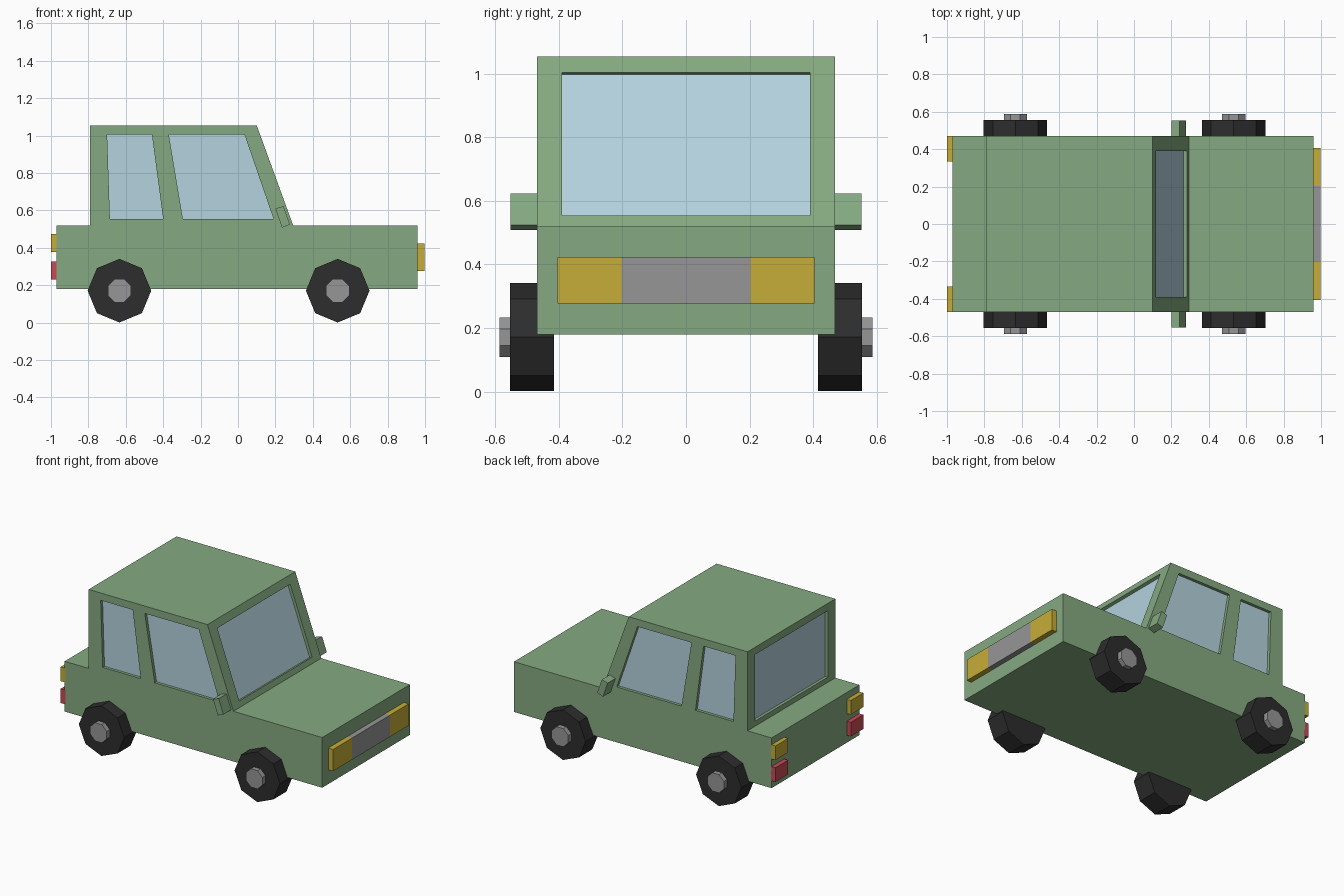
import bpy, bmesh
from math import cos, sin, pi
from mathutils import Vector

cube = bpy.data.objects.get("Cube")
if cube:
    bpy.data.objects.remove(cube, do_unlink=True)


def material(name, rgb):
    m = bpy.data.materials.new(name)
    m.use_nodes = True
    m.diffuse_color = (*rgb, 1)
    m.node_tree.nodes["Principled BSDF"].inputs["Base Color"].default_value = (*rgb, 1)
    return m


GREEN = material("body green", (0.235, 0.402, 0.22))
GLASS = material("pale blue glass", (0.46, 0.65, 0.73))
YELLOW = material("lamp yellow", (0.57, 0.42, 0.04))
RED = material("lamp red", (0.57, 0.07, 0.09))
GREY = material("metal grey", (0.305, 0.305, 0.305))
BLACK = material("tyre black", (0.026, 0.026, 0.026))


def prism(name, ring, offset, mats, end_slot=0):
    """Closed solid: a flat ring swept along an offset; the far cap gets end_slot."""
    bm = bmesh.new()
    near = [bm.verts.new(p) for p in ring]
    far = [bm.verts.new(Vector(p) + Vector(offset)) for p in ring]
    bm.faces.new(near)
    bm.faces.new(far).material_index = end_slot
    n = len(ring)
    for i in range(n):
        j = (i + 1) % n
        bm.faces.new((near[i], near[j], far[j], far[i]))
    bmesh.ops.recalc_face_normals(bm, faces=bm.faces)
    mesh = bpy.data.meshes.new(name)
    bm.to_mesh(mesh)
    bm.free()
    for m in mats:
        mesh.materials.append(m)
    ob = bpy.data.objects.new(name, mesh)
    bpy.context.collection.objects.link(ob)
    return ob


def side_prism(name, profile, y0, y1, mats):
    return prism(name, [(x, y0, z) for x, z in profile], (0, y1 - y0, 0), mats)


def block(name, x0, x1, y0, y1, z0, z1, mat):
    return side_prism(name, [(x0, z0), (x1, z0), (x1, z1), (x0, z1)], y0, y1, [mat])


# Body shell from its side profile
HALF = 0.47
SILL, ROOF = (0.10, 1.055), (0.295, 0.52)
shell = [(-0.97, 0.18), (0.96, 0.18), (0.96, 0.52), ROOF, SILL,
         (-0.79, 1.055), (-0.79, 0.52), (-0.97, 0.52)]
body = side_prism("body", shell, -HALF, HALF, [GREEN, GLASS])

# Recessed windows: each cutter's inner cap leaves a glass pane
LOW, HIGH, DEPTH, OUT = 0.555, 1.005, 0.02, 0.03
cutters = []


def window(ring, normal):
    n = Vector(normal).normalized()
    ring = [Vector(p) + n * OUT for p in ring]
    cutters.append(prism("window_cutter", ring, -n * (OUT + DEPTH), [GREEN, GLASS], 1))


def end_window(x_low, x_high, normal):
    window([(x_low, -0.39, LOW), (x_low, 0.39, LOW),
            (x_high, 0.39, HIGH), (x_high, -0.39, HIGH)], normal)


end_window(-0.79, -0.79, (-1, 0, 0))
slope = (ROOF[0] - SILL[0]) / (SILL[1] - ROOF[1])
end_window(ROOF[0] - slope * (LOW - ROOF[1]), ROOF[0] - slope * (HIGH - ROOF[1]), (1, 0, slope))
for s in (-1, 1):
    for low0, low1, high1, high0 in ((-0.685, -0.40, -0.46, -0.70),
                                     (-0.295, 0.19, 0.035, -0.37)):
        window([(low0, s * HALF, LOW), (low1, s * HALF, LOW),
                (high1, s * HALF, HIGH), (high0, s * HALF, HIGH)], (0, s, 0))

bpy.context.view_layer.objects.active = body
for c in cutters:
    mod = body.modifiers.new("window", "BOOLEAN")
    mod.operation = "DIFFERENCE"
    mod.solver = "EXACT"
    mod.object = c
    bpy.ops.object.modifier_apply(modifier=mod.name)
    bpy.data.objects.remove(c, do_unlink=True)


# Eight-sided wheels and hubs
def octagon(x, z, r, turn):
    return [(x + r * cos(turn + i * pi / 4), z + r * sin(turn + i * pi / 4)) for i in range(8)]


for end, x in (("nose", 0.533), ("tail", -0.634)):
    for side, s in (("near", -1), ("far", 1)):
        side_prism(f"{end}_{side}_tyre", octagon(x, 0.171, 0.17, 0),
                   s * 0.415, s * 0.555, [BLACK])
        side_prism(f"{end}_{side}_hub", octagon(x, 0.171, 0.067, pi / 8),
                   s * 0.5, s * 0.588, [GREY])

# Wing mirrors and tail lamps on both sides
for side, s in (("near", -1), ("far", 1)):
    side_prism(f"{side}_mirror", [(0.20, 0.61), (0.243, 0.623), (0.278, 0.525), (0.235, 0.508)],
               s * 0.46, s * 0.553, [GREEN])
    block(f"{side}_upper_tail_lamp", -1.0, -0.965, s * 0.335, s * HALF, 0.378, 0.474, YELLOW)
    block(f"{side}_lower_tail_lamp", -1.0, -0.965, s * 0.335, s * HALF, 0.23, 0.326, RED)
    block(f"{side}_headlamp", 0.955, 0.996, s * 0.203, s * 0.405, 0.277, 0.424, YELLOW)

# Grille between the headlamps
block("grille", 0.955, 0.996, -0.203, 0.203, 0.277, 0.424, GREY)
